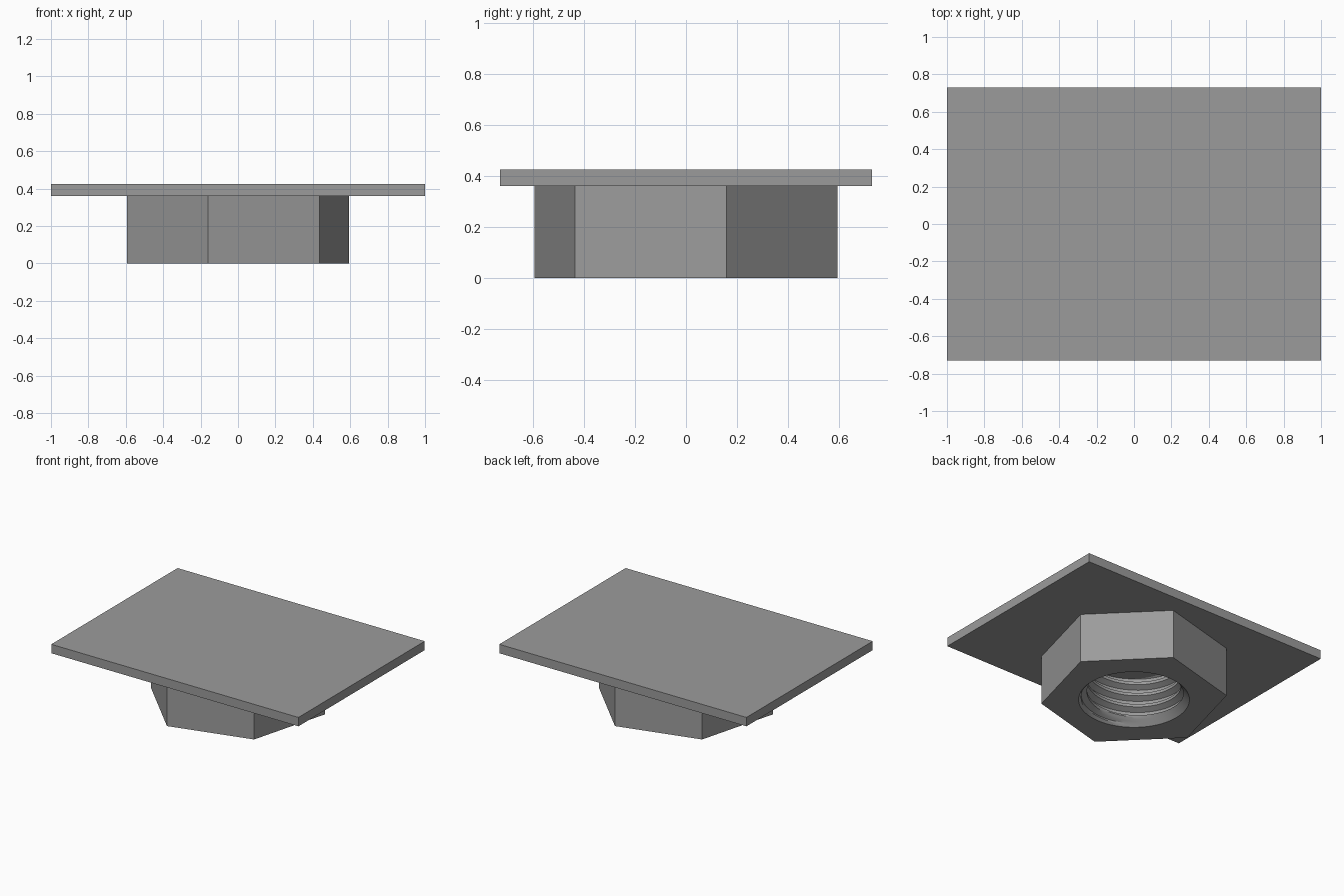
import bpy, bmesh, math

if "Cube" in bpy.data.objects:
    bpy.data.objects.remove(bpy.data.objects["Cube"])

NUT_H, TOP = 0.36, 0.425
HEX_R, START = 0.615, math.radians(15)
MAJOR, DEPTH, PITCH = 0.35, 0.038, 0.085
MOUTH = 0.367
COLS, STEPS = 72, 8

steel = bpy.data.materials.new("steel grey")
steel.diffuse_color = (0.33, 0.33, 0.33, 1)
steel.use_nodes = True
steel.node_tree.nodes["Principled BSDF"].inputs["Base Color"].default_value = steel.diffuse_color


def add_object(name, bm):
    bmesh.ops.recalc_face_normals(bm, faces=bm.faces[:])
    mesh = bpy.data.meshes.new(name)
    bm.to_mesh(mesh)
    bm.free()
    mesh.materials.append(steel)
    obj = bpy.data.objects.new(name, mesh)
    bpy.context.collection.objects.link(obj)
    return obj


# Flat rectangular plate
bm = bmesh.new()
bmesh.ops.create_cube(bm, size=1)
for v in bm.verts:
    v.co = (v.co.x * 2, v.co.y * 1.46, NUT_H + (v.co.z + 0.5) * (TOP - NUT_H))
add_object("plate", bm)


# Threaded bore radius at a height and helix angle, with a countersunk mouth
def bore_radius(z, turn):
    t = (z / PITCH - turn) % 1
    u = abs(2 * t - 1)
    ridge = min(1, max(0, (u - 0.25) / 0.5))
    return max(MAJOR - DEPTH * ridge, MOUTH - z)


# Hexagonal nut: one closed section per angle, swept around the axis
bm = bmesh.new()
last = math.ceil(NUT_H / PITCH * STEPS) + 1
columns = []
for i in range(COLS + 1):
    turn = i / COLS
    a = turn * math.tau
    side = a % (math.pi / 3) - math.pi / 6
    if i % (COLS // 6) == 0:
        side = math.pi / 6
    hex_r = HEX_R * math.cos(math.pi / 6) / math.cos(side)
    section = [(hex_r, NUT_H), (hex_r, 0)]
    for k in range(-STEPS, last + 1):
        z = min(NUT_H, max(0, PITCH * (k / STEPS + turn)))
        section.append((bore_radius(z, turn), z))
    c, s = math.cos(a + START), math.sin(a + START)
    columns.append([bm.verts.new((r * c, r * s, z)) for r, z in section])
for p, q in zip(columns, columns[1:]):
    for j in range(len(p)):
        n = (j + 1) % len(p)
        bm.faces.new((p[j], q[j], q[n], p[n]))
bmesh.ops.remove_doubles(bm, verts=bm.verts[:], dist=0.0002)
nut = add_object("threaded_hex_nut", bm)

# Smooth the bore while keeping thread and hex edges crisp
bpy.context.view_layer.objects.active = nut
nut.select_set(True)
bpy.ops.object.shade_smooth_by_angle(angle=math.radians(25))
